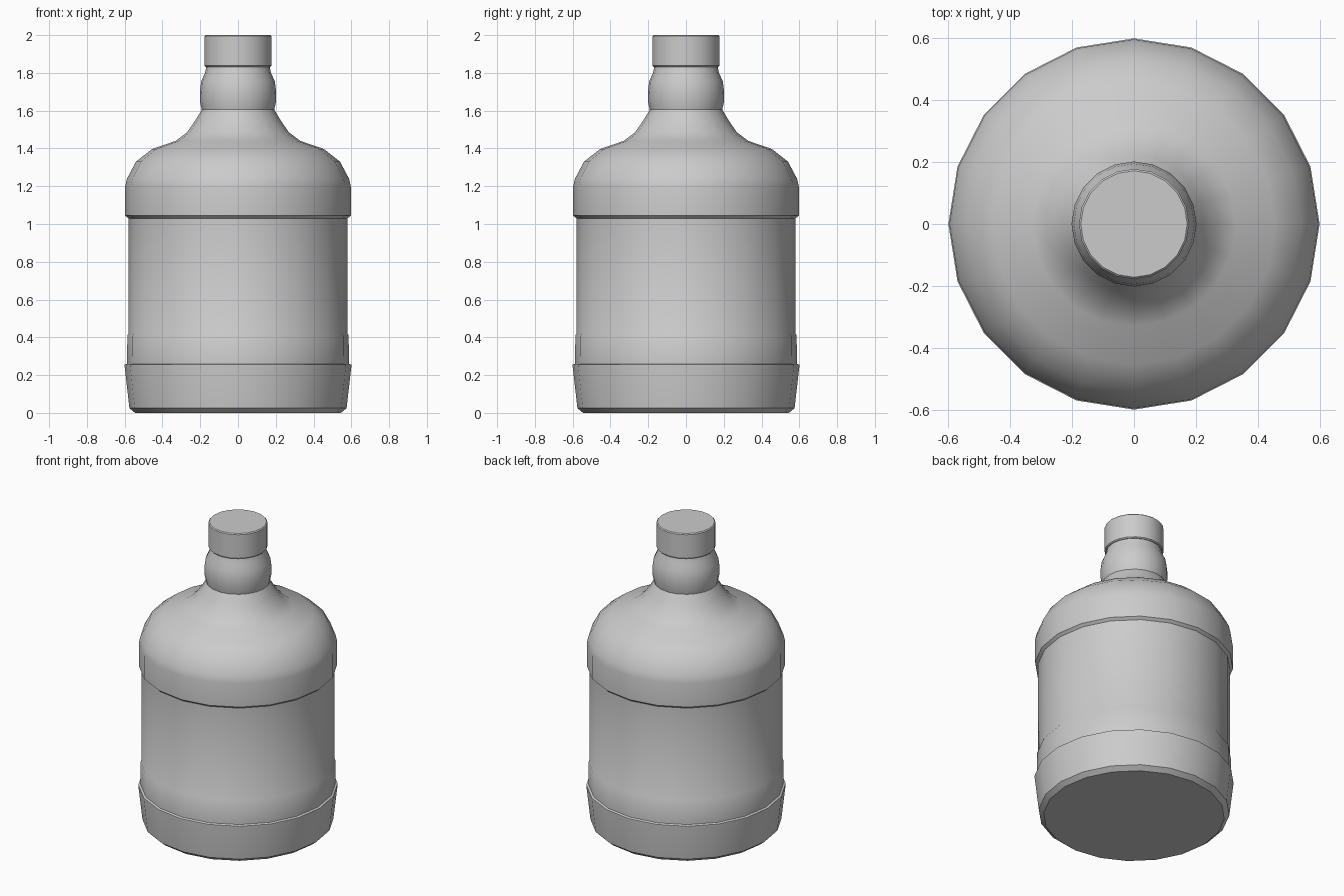
import bpy, bmesh
from math import cos, sin, tau, radians

if "Cube" in bpy.data.objects:
    bpy.data.objects.remove(bpy.data.objects["Cube"])

SIDES = 20


def lathe(name, profile, angle):
    """Revolve an (r, z) profile about z and close both ends with flat discs."""
    bm = bmesh.new()
    rings = [[bm.verts.new((r * cos(tau * i / SIDES), r * sin(tau * i / SIDES), z))
              for i in range(SIDES)] for r, z in profile]
    for a, b in zip(rings, rings[1:]):
        for i in range(SIDES):
            j = (i + 1) % SIDES
            bm.faces.new((a[i], a[j], b[j], b[i]))
    bm.faces.new(rings[0][::-1])
    bm.faces.new(rings[-1])
    mesh = bpy.data.meshes.new(name)
    bm.to_mesh(mesh)
    bm.free()
    ob = bpy.data.objects.new(name, mesh)
    bpy.context.collection.objects.link(ob)
    bpy.ops.object.select_all(action='DESELECT')
    ob.select_set(True)
    bpy.context.view_layer.objects.active = ob
    bpy.ops.object.shade_smooth_by_angle(angle=radians(angle))
    return ob


# Jug body: chamfered foot, flared base band, straight wall, shoulder and bulged neck
lathe("jug_body", [
    (0.545, 0.00), (0.575, 0.025), (0.60, 0.245), (0.60, 0.255), (0.587, 0.26),
    (0.586, 0.41), (0.58, 0.42), (0.58, 1.03), (0.597, 1.045),
    (0.597, 1.20), (0.588, 1.24), (0.54, 1.33), (0.455, 1.397), (0.33, 1.44),
    (0.27, 1.485), (0.225, 1.55), (0.192, 1.605), (0.201, 1.645), (0.202, 1.70),
    (0.195, 1.755), (0.175, 1.80), (0.167, 1.835)], 35)

# Screw cap with a slightly softened top rim
lathe("cap", [(0.172, 1.832), (0.178, 1.838), (0.178, 1.994), (0.172, 2.0)], 35)
